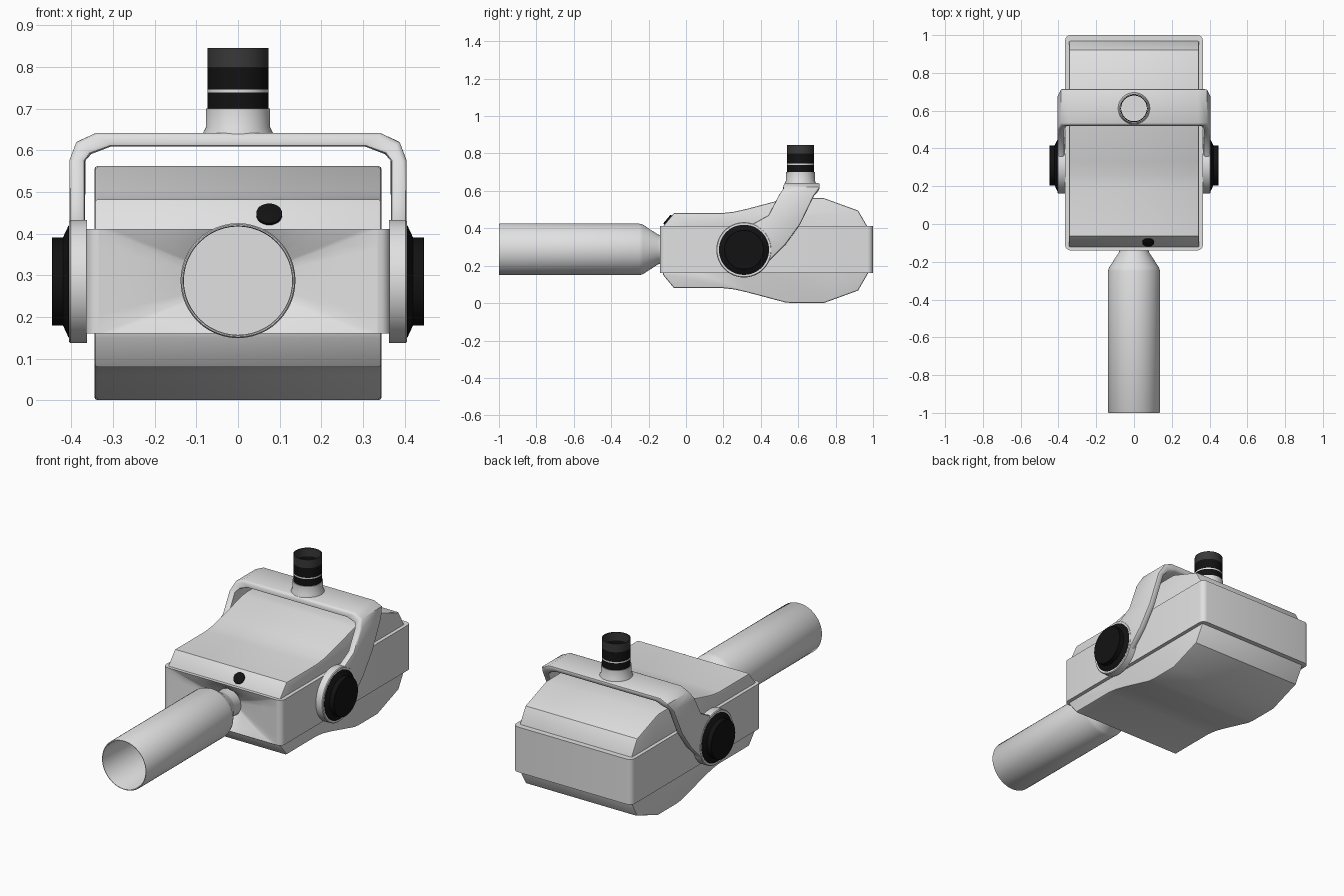
import bpy, bmesh, math
from mathutils import Vector

if "Cube" in bpy.data.objects:
    bpy.data.objects.remove(bpy.data.objects["Cube"])


def material(name, c):
    m = bpy.data.materials.new(name)
    m.diffuse_color = (c, c, c, 1)
    m.use_nodes = True
    m.node_tree.nodes["Principled BSDF"].inputs["Base Color"].default_value = m.diffuse_color
    return m


LIGHT = material("light_grey", 0.75)
BLACK = material("black", 0.006)
DARK = material("dark_grey", 0.04)
ZC = 0.285  # centre height of body, handle and pivots


def finish(name, bm, mats, angle=35):
    bmesh.ops.recalc_face_normals(bm, faces=bm.faces)
    me = bpy.data.meshes.new(name)
    bm.to_mesh(me)
    bm.free()
    ob = bpy.data.objects.new(name, me)
    bpy.context.collection.objects.link(ob)
    for m in mats:
        me.materials.append(m)
    bpy.ops.object.select_all(action='DESELECT')
    ob.select_set(True)
    bpy.context.view_layer.objects.active = ob
    bpy.ops.object.shade_smooth_by_angle(angle=math.radians(angle))
    return ob


def bevel_sharp(bm, width, angle=60, segments=2):
    bmesh.ops.recalc_face_normals(bm, faces=bm.faces)
    edges = [e for e in bm.edges if e.is_manifold and e.calc_face_angle(0) > math.radians(angle)]
    bmesh.ops.bevel(bm, geom=edges, offset=width, segments=segments, affect='EDGES', profile=0.5)


def lathe(name, profile, origin, axis, mats=(LIGHT,), segs=48, colours=None):
    """Turn (radius, height) points about an axis; colours = material index per segment."""
    q = Vector(axis).to_track_quat('Z', 'Y')
    bm = bmesh.new()
    rings = []
    for r, h in profile:
        n = segs if r > 0 else 1
        rings.append([bm.verts.new(Vector(origin) + q @ Vector((r * math.cos(2 * math.pi * i / segs),
                      r * math.sin(2 * math.pi * i / segs), h))) for i in range(n)])
    for k in range(len(rings) - 1):
        a, b = rings[k], rings[k + 1]
        for i in range(segs):
            j = (i + 1) % segs
            quad = [a[i % len(a)], a[j % len(a)], b[j % len(b)], b[i % len(b)]]
            f = bm.faces.new(list(dict.fromkeys(quad)))
            f.material_index = colours[k] if colours else 0
    return finish(name, bm, mats)


# Shell: side profile, mirrored top to bottom, notched behind the middle band
top = [(0.05, 0.395), (-0.125, 0.395), (-0.122, 0.412), (-0.064, 0.482), (0.20, 0.482), (0.26, 0.489),
       (0.33, 0.505), (0.53, 0.558), (0.57, 0.562), (0.735, 0.562), (0.92, 0.495), (0.975, 0.40)]
outline = top + [(y, 2 * 0.281 - z) for y, z in reversed(top)]
bm = bmesh.new()
face = bm.faces.new([bm.verts.new((-0.345, y, z)) for y, z in outline])
ext = bmesh.ops.extrude_face_region(bm, geom=[face])
bmesh.ops.translate(bm, vec=(0.69, 0, 0), verts=[v for v in ext['geom'] if isinstance(v, bmesh.types.BMVert)])
bm.faces.ensure_lookup_table()
bmesh.ops.recalc_face_normals(bm, faces=bm.faces)
rim = [e for e in bm.edges if abs(e.verts[0].co.x - e.verts[1].co.x) < 1e-5]
bmesh.ops.bevel(bm, geom=rim, offset=0.008, segments=2, affect='EDGES', profile=0.5)
finish("body_shell", bm, [LIGHT])

# Middle band: rounded rectangle, open at the front where the handle enters
W, Y0, Y1, Z0, Z1, R = 0.365, -0.14, 1.0, 0.16, 0.411, 0.03
bm = bmesh.new()
plan = []
for cx, cy, start in ((W - R, Y1 - R, 0), (-W + R, Y1 - R, 90), (-W + R, Y0 + R, 180), (W - R, Y0 + R, 270)):
    for i in range(5):
        a = math.radians(start + i * 22.5)
        plan.append((cx + R * math.cos(a), cy + R * math.sin(a)))
low = bm.faces.new([bm.verts.new((x, y, Z0)) for x, y in plan])
ext = bmesh.ops.extrude_face_region(bm, geom=[low])
bmesh.ops.translate(bm, vec=(0, 0, Z1 - Z0), verts=[v for v in ext['geom'] if isinstance(v, bmesh.types.BMVert)])
bmesh.ops.recalc_face_normals(bm, faces=bm.faces)
bmesh.ops.delete(bm, geom=[f for f in bm.faces if f.normal.y < -0.99], context='FACES')
finish("middle_band", bm, [LIGHT])

# Front recess: rectangle blending inward to the handle neck
hw, hh = W - R, (Z1 - Z0) / 2
corner = math.atan2(hh, hw)
angles = sorted([2 * math.pi * (i + 0.5) / 40 for i in range(40)] +
                [corner, math.pi - corner, math.pi + corner, 2 * math.pi - corner])
bm = bmesh.new()
rings = []
for t, y in ((0, Y0), (0.35, -0.128), (0.7, -0.107), (1, -0.08)):
    ring = []
    for a in angles:
        c, s = math.cos(a), math.sin(a)
        d = min(hw / max(abs(c), 1e-6), hh / max(abs(s), 1e-6))
        d = d * (1 - t) + 0.074 * t
        ring.append(bm.verts.new((d * c, y, (Z0 + Z1) / 2 + d * s)))
    rings.append(ring)
for a, b in zip(rings, rings[1:]):
    for i in range(len(a)):
        j = (i + 1) % len(a)
        bm.faces.new((a[i], a[j], b[j], b[i]))
bmesh.ops.recalc_face_normals(bm, faces=bm.faces)
patch = finish("front_recess", bm, [LIGHT])
if sum(p.normal.y for p in patch.data.polygons) > 0:
    patch.data.flip_normals()

# Handle: hollow tube with a tapered neck
lathe("handle", [(0, -0.26), (0.13, -0.26), (0.13, -0.995), (0.132, -1.0), (0.135, -1.0), (0.138, -0.995),
                 (0.138, -0.25), (0.132, -0.23), (0.08, -0.15), (0.074, -0.13), (0.074, -0.06), (0, -0.06)],
      (0, 0, ZC + 0.002), (0, 1, 0))

# Pivot plates and knobs on both sides
for side, tag in ((1, "right"), (-1, "left")):
    lathe(tag + "_pivot_plate", [(0, 0.362), (0.148, 0.362), (0.148, 0.402), (0.144, 0.406), (0, 0.406)],
          (0, 0.31, ZC), (side, 0, 0))
    lathe(tag + "_knob", [(0, 0.40), (0.134, 0.40), (0.134, 0.407), (0.106, 0.42), (0.106, 0.445),
                          (0.104, 0.447), (0, 0.447)], (0, 0.31, ZC), (side, 0, 0), (BLACK,))

# Bracket: swept arch; each half section is outer front/back and inner front/back corners
F, B = 0.525, 0.717
half = []
for (fy, fz), (by, bz) in (((0.25, 0.37), (0.41, 0.19)), ((0.35, 0.42), (0.53, 0.31)),
                           ((0.44, 0.47), (0.61, 0.42)), ((0.497, 0.575), (0.685, 0.575))):
    half.append([(0.405, fy, fz), (0.405, by, bz), (0.367, by, bz), (0.367, fy, fz)])
for (ox, oz), (ix, iz) in (((0.388, 0.62), (0.353, 0.592)), ((0.34, 0.642), (0.305, 0.609))):
    half.append([(ox, F, oz), (ox, B, oz), (ix, B - 0.012, iz), (ix, F - 0.008, iz)])
sections = half + [[(-x, y, z) for x, y, z in s] for s in reversed(half)]
bm = bmesh.new()
loops = [[bm.verts.new(p) for p in s] for s in sections]
for a, b in zip(loops, loops[1:]):
    for i in range(4):
        bm.faces.new((a[i], a[(i + 1) % 4], b[(i + 1) % 4], b[i]))
bm.faces.new(loops[0])
bm.faces.new(loops[-1])
bevel_sharp(bm, 0.01)
finish("bracket", bm, [LIGHT], 40)

# Mounting post: light collar, then banded hollow tube
lathe("post_collar", [(0, 0.612), (0.085, 0.612), (0.085, 0.64), (0.077, 0.655), (0.077, 0.70), (0, 0.70)],
      (0, 0.612, 0), (0, 0, 1))
lathe("post_tube", [(0.073, 0.70), (0.073, 0.739), (0.073, 0.746), (0.073, 0.80), (0.073, 0.846),
                    (0.068, 0.846), (0.068, 0.80), (0.068, 0.702), (0, 0.702)],
      (0, 0.612, 0), (0, 0, 1), (BLACK, LIGHT, DARK), colours=[0, 1, 0, 2, 2, 2, 0, 1])

# Front button on the sloping lip of the shell
lathe("front_button", [(0, -0.01), (0.031, -0.01), (0.031, 0.007), (0.028, 0.009), (0, 0.009)],
      (0.075, -0.095, 0.444), (0, -0.77, 0.64), (BLACK,), segs=24)
